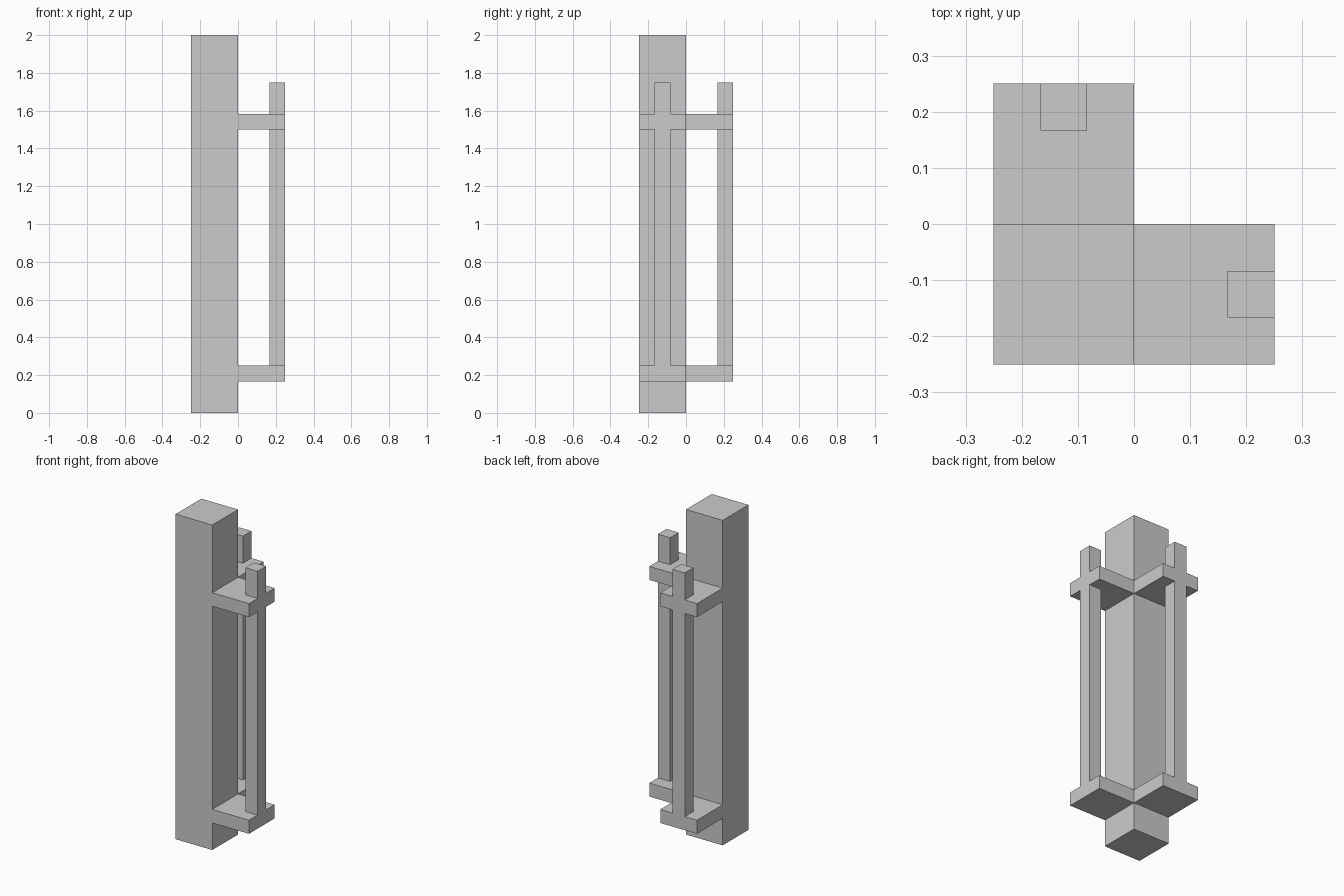
import bpy
from mathutils import Vector

if "Cube" in bpy.data.objects:
    bpy.data.objects.remove(bpy.data.objects["Cube"])

U = 1 / 12  # model grid unit


def box(name, lo, hi):
    lo, hi = Vector(lo), Vector(hi)
    x, y, z = zip(lo, hi)
    verts = [(x[i], y[j], z[k]) for i in (0, 1) for j in (0, 1) for k in (0, 1)]
    faces = [(0, 1, 3, 2), (4, 6, 7, 5), (0, 4, 5, 1),
             (2, 3, 7, 6), (0, 2, 6, 4), (1, 5, 7, 3)]
    mesh = bpy.data.meshes.new(name)
    mesh.from_pydata(verts, [], faces)
    ob = bpy.data.objects.new(name, mesh)
    bpy.context.collection.objects.link(ob)
    return ob


# Corner post
box("post", (-3 * U, -3 * U, 0), (0, 0, 2))

# Two identical fence arms: one along +x, one along +y (axes swapped)
for side, swap in (("right", False), ("back", True)):
    def part(name, along, across, z):
        lo, hi = zip(along, across)
        if swap:
            lo, hi = lo[::-1], hi[::-1]
        box(f"{side}_{name}", (lo[0] * U, lo[1] * U, z[0] * U),
            (hi[0] * U, hi[1] * U, z[1] * U))

    # Rails
    part("lower_rail", (0, 3), (-3, 0), (2, 3))
    part("upper_rail", (0, 3), (-3, 0), (18, 19))
    # Picket, flush with the rail ends, split around the upper rail
    part("picket", (2, 3), (-2, -1), (3, 18))
    part("picket_top", (2, 3), (-2, -1), (19, 21))
